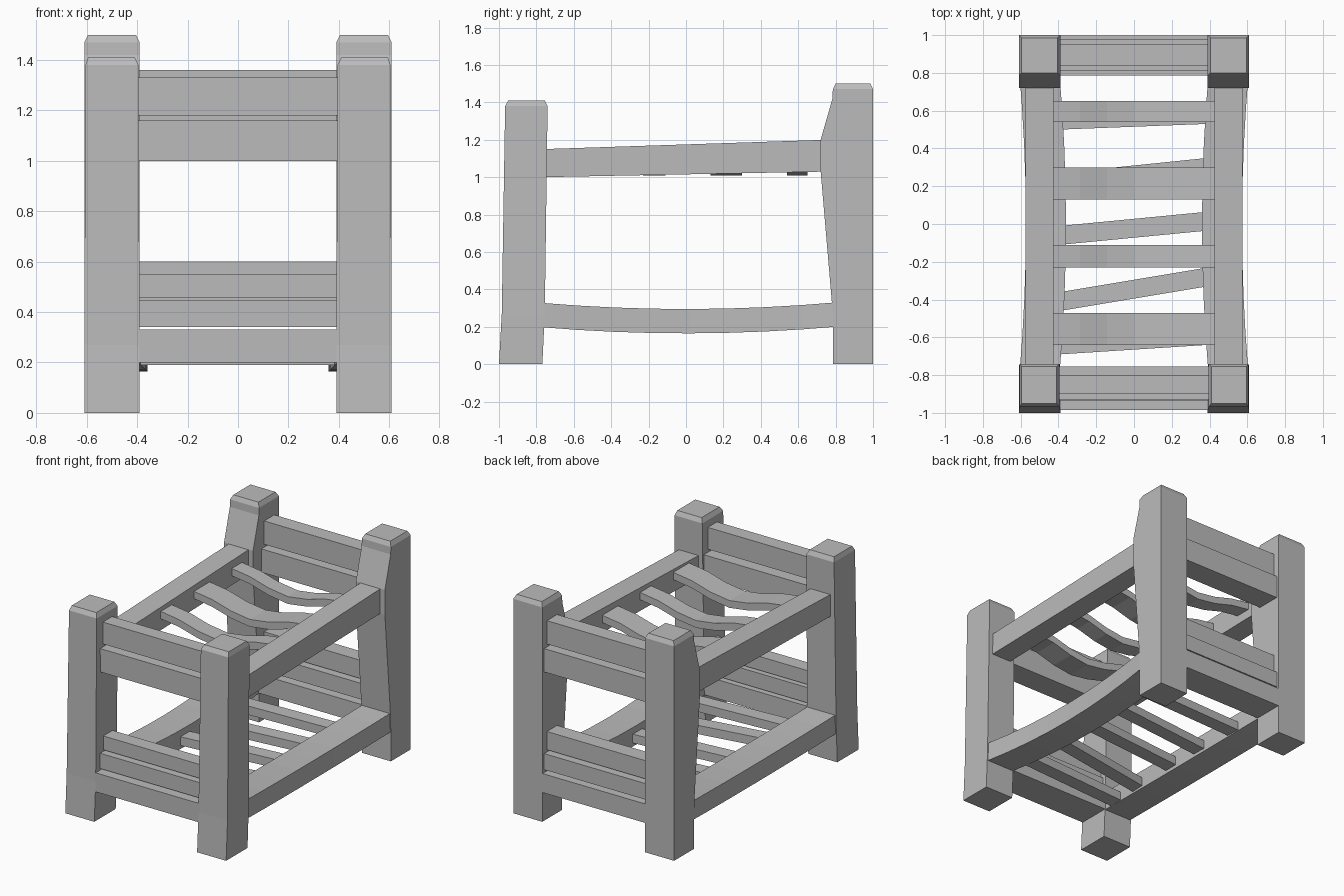
import bpy, math

cube = bpy.data.objects.get("Cube")
if cube:
    bpy.data.objects.remove(cube, do_unlink=True)

grey = bpy.data.materials.new("grey_wood")
grey.use_nodes = True
COLOUR = (0.5, 0.5, 0.5, 1)
grey.diffuse_color = COLOUR
grey.node_tree.nodes["Principled BSDF"].inputs["Base Color"].default_value = COLOUR


def loft(name, rings):
    """Join four-cornered rings into a closed beam."""
    verts = [p for ring in rings for p in ring]
    faces = [(3, 2, 1, 0), tuple(len(verts) - 4 + i for i in range(4))]
    for r in range(len(rings) - 1):
        a = 4 * r
        for i in range(4):
            j = (i + 1) % 4
            faces.append((a + i, a + j, a + 4 + j, a + 4 + i))
    mesh = bpy.data.meshes.new(name)
    mesh.from_pydata(verts, [], faces)
    mesh.materials.append(grey)
    obj = bpy.data.objects.new(name, mesh)
    bpy.context.collection.objects.link(obj)
    return obj


def level(x0, x1, y0, y1, z):
    """Horizontal ring, for posts."""
    return [(x0, y0, z), (x1, y0, z), (x1, y1, z), (x0, y1, z)]


def across(x, y0, y1, z0, z1):
    """Ring facing x, for boards and slats."""
    return [(x, y0, z0), (x, y1, z0), (x, y1, z1), (x, y0, z1)]


def along(x0, x1, y, z0, z1):
    """Ring facing y, for side rails."""
    return [(x0, y, z0), (x0, y, z1), (x1, y, z1), (x1, y, z0)]


def board(name, y0, y1, z0, z1, half=0.4):
    return loft(name, [across(-half, y0, y1, z0, z1), across(half, y0, y1, z0, z1)])


def span(s, a, b):
    return (a, b) if s > 0 else (-b, -a)


for s, side in ((1, "left"), (-1, "right")):
    # Front post, leaning slightly back, with a chamfered cap
    loft(f"front_post_{side}", [
        level(*span(s, 0.39, 0.61), -1.0, -0.768, 0),
        level(*span(s, 0.39, 0.61), -0.985, -0.755, 0.27),
        level(*span(s, 0.395, 0.605), -0.967, -0.74, 1.38),
        level(*span(s, 0.41, 0.595), -0.95, -0.755, 1.41)])

    # Back post, swelling forward where the upper side rail meets it
    profile = ((0, 0.785), (0.2, 0.785), (0.33, 0.78), (1.03, 0.72),
               (1.2, 0.72), (1.42, 0.783), (1.47, 0.785))
    rings = [level(*span(s, 0.39, 0.61), y, 1.0, z) for z, y in profile]
    rings.append(level(*span(s, 0.405, 0.595), 0.8, 0.985, 1.5))
    loft(f"back_post_{side}", rings)

    # Straight upper rail rising to the back
    loft(f"upper_side_rail_{side}", [
        along(*span(s, 0.425, 0.575), -0.76, 1.0, 1.15),
        along(*span(s, 0.425, 0.575), 0.76, 1.03, 1.2)])

    # Lower rail bowed down and inwards
    rings = []
    for i in range(9):
        y = -0.78 + i * 0.2
        bow = 0.035 * (1 - (y / 0.8) ** 2)
        rings.append(along(*span(s, 0.395 - bow, 0.607 - bow), y, 0.2 - bow, 0.33 - bow))
    loft(f"lower_side_rail_{side}", rings)

# Front end boards
board("front_bottom_rail", -0.985, -0.757, 0.2, 0.33)
board("front_low_board", -0.935, -0.78, 0.34, 0.445)
board("front_low_top_board", -0.9, -0.8, 0.455, 0.55)
board("front_high_board", -0.93, -0.755, 1.0, 1.16)
board("front_high_top_board", -0.9, -0.8, 1.18, 1.33)

# Back end boards
board("back_bottom_rail", 0.785, 0.998, 0.2, 0.33)
board("back_low_board", 0.81, 0.98, 0.35, 0.46)
board("back_low_top_board", 0.84, 0.95, 0.475, 0.6)
board("back_high_board", 0.81, 0.98, 1.02, 1.18)
board("back_high_top_board", 0.84, 0.95, 1.2, 1.36)

# Sagging upper slats
for n, (y0, y1) in enumerate(((-0.64, -0.47), (-0.23, -0.11), (0.13, 0.3), (0.54, 0.65))):
    rings = []
    for i in range(7):
        t = i / 3 - 1
        sag = 0.04 * (1 + math.cos(math.pi * t))
        rings.append(across(0.43 * t, y0, y1, 1.09 - sag, 1.14 - sag))
    loft(f"upper_slat_{n + 1}", rings)

# Skewed lower slats
for n, (yl, yr) in enumerate(((-0.64, -0.59), (-0.41, -0.28), (-0.06, 0.015), (0.22, 0.3), (0.55, 0.58))):
    loft(f"lower_slat_{n + 1}", [
        across(-0.39, yl - 0.05, yl + 0.05, 0.19, 0.25),
        across(0.39, yr - 0.05, yr + 0.05, 0.19, 0.25)])
